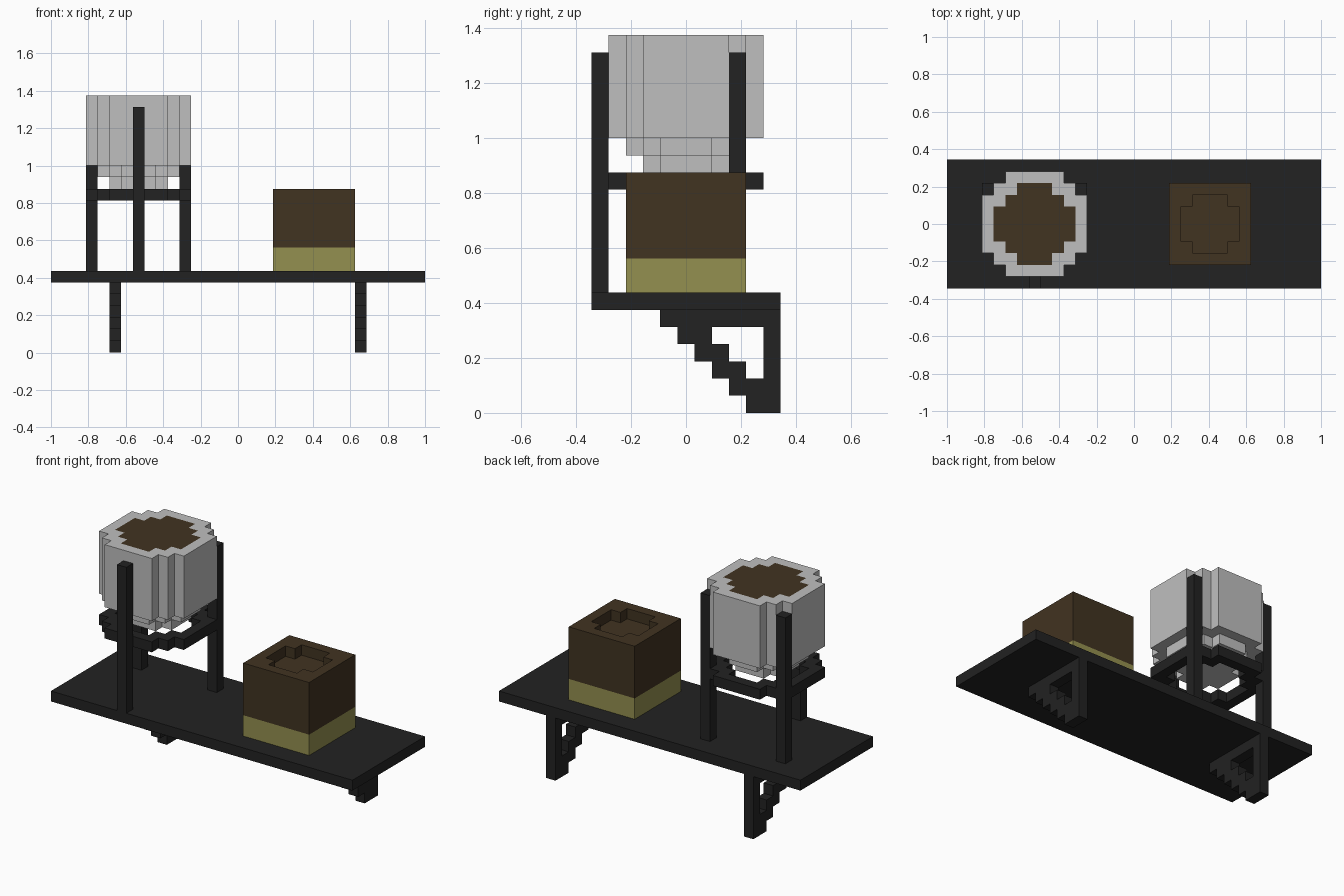
import bpy
import bmesh
from mathutils import Vector

U = 1 / 16          # one block
Y0 = -5.5 * U       # front edge of the shelf

cube = bpy.data.objects.get("Cube")
if cube:
    bpy.data.objects.remove(cube, do_unlink=True)


def material(name, rgb):
    mat = bpy.data.materials.new(name)
    mat.use_nodes = True
    mat.diffuse_color = (*rgb, 1)
    mat.node_tree.nodes["Principled BSDF"].inputs["Base Color"].default_value = (*rgb, 1)
    return mat


BLACK = material("black_metal", (0.016, 0.016, 0.016))
GREY = material("pale_grey", (0.52, 0.52, 0.52))
BROWN = material("dark_brown", (0.053, 0.033, 0.015))
OLIVE = material("olive_yellow", (0.296, 0.279, 0.08))


def finish(bm, name, *mats):
    bmesh.ops.recalc_face_normals(bm, faces=bm.faces)
    mesh = bpy.data.meshes.new(name)
    bm.to_mesh(mesh)
    bm.free()
    obj = bpy.data.objects.new(name, mesh)
    bpy.context.collection.objects.link(obj)
    for mat in mats:
        mesh.materials.append(mat)
    return obj


def to_world(x, y, z):
    return Vector((x * U - 1, y * U + Y0, z * U))


def box(name, lo, hi, mat):
    """Box between two block-grid corners."""
    a, b = to_world(*lo), to_world(*hi)
    bm = bmesh.new()
    bmesh.ops.create_cube(bm, size=1)
    for v in bm.verts:
        v.co = (a + b) / 2 + Vector(c * s for c, s in zip(v.co, b - a))
    return finish(bm, name, mat)


def extruded_cells(name, cells, place, step, *mats, painted=()):
    """Stepped plate: unit cells in a plane, extruded by step blocks."""
    bm = bmesh.new()
    for cell in sorted(cells):
        p, q = cell
        corners = [(p, q), (p + 1, q), (p + 1, q + 1), (p, q + 1)]
        face = bm.faces.new([bm.verts.new(to_world(*place(*c))) for c in corners])
        face.material_index = int(cell in painted)
    bmesh.ops.remove_doubles(bm, verts=bm.verts, dist=U / 20)
    base = list(bm.faces)
    bottom = bmesh.ops.duplicate(bm, geom=base)
    bmesh.ops.delete(bm, geom=[g for g in bottom["geom"]
                               if isinstance(g, bmesh.types.BMVert)], context='VERTS')
    out = bmesh.ops.extrude_face_region(bm, geom=base, use_keep_orig=True)["geom"]
    bmesh.ops.translate(bm, vec=Vector(step) * U,
                        verts=[g for g in out if isinstance(g, bmesh.types.BMVert)])
    for f in bm.faces:
        f.normal_update()
        if abs(f.normal.z) < 0.5:
            f.material_index = 0
    return finish(bm, name, *mats)


def disc(cx, cy, half_widths):
    """Blocky disc: half width of each row, from the middle row outwards."""
    return {(cx + dx, cy + dy)
            for d, w in enumerate(half_widths) for dy in (d, -d)
            for dx in range(-w, w + 1)}


def layer(name, cells, z, height, *mats, painted=()):
    return extruded_cells(name, cells, lambda p, q: (p, q, z), (0, 0, height),
                          *mats, painted=painted)


# Shelf board
box("shelf", (0, 0, 6), (32, 11, 7), BLACK)

# Stepped wall brackets: inclusive y span of each row, bottom to top
rows = [(9, 10), (8, 10), (7, 8), (6, 7), (5, 6), (4, 10)]
profile = {(y, z) for z, (a, b) in enumerate(rows) for y in range(a, b + 1)}
profile |= {(10, z) for z in range(6)}
for side, x in (("right", 5), ("left", 26)):
    extruded_cells(side + "_bracket", profile, lambda p, q: (x, p, q), (1, 0, 0), BLACK)

# Planter box with a recessed top
square = {(x, y) for x in range(19, 26) for y in range(2, 9)}
box("box_base", (19, 2, 7), (26, 9, 9), OLIVE)
box("box_body", (19, 2, 9), (26, 9, 13), BROWN)
layer("box_rim", square - disc(22, 5, (2, 2, 1)), 13, 1, BROWN)

# Round pot with soil, tapering at the bottom
large = disc(7, 5, (4, 4, 4, 3, 2))
medium = disc(7, 5, (3, 3, 2, 1))
small = disc(7, 5, (2, 2, 1))
layer("pot_foot", small, 14, 1, GREY)
layer("pot_taper", medium, 15, 1, GREY)
pot = layer("pot_body", large, 16, 6, GREY, BROWN, painted=medium)
for f in pot.data.polygons:
    if f.normal.z < 0.5:
        f.material_index = 0

# Stand: ring and three posts
layer("stand_ring", large - medium, 13, 1, BLACK)
for name, x, y in (("front_post", 7, 0), ("back_right_post", 3, 8), ("back_left_post", 11, 8)):
    box(name, (x, y, 7), (x + 1, y + 1, 21), BLACK)
